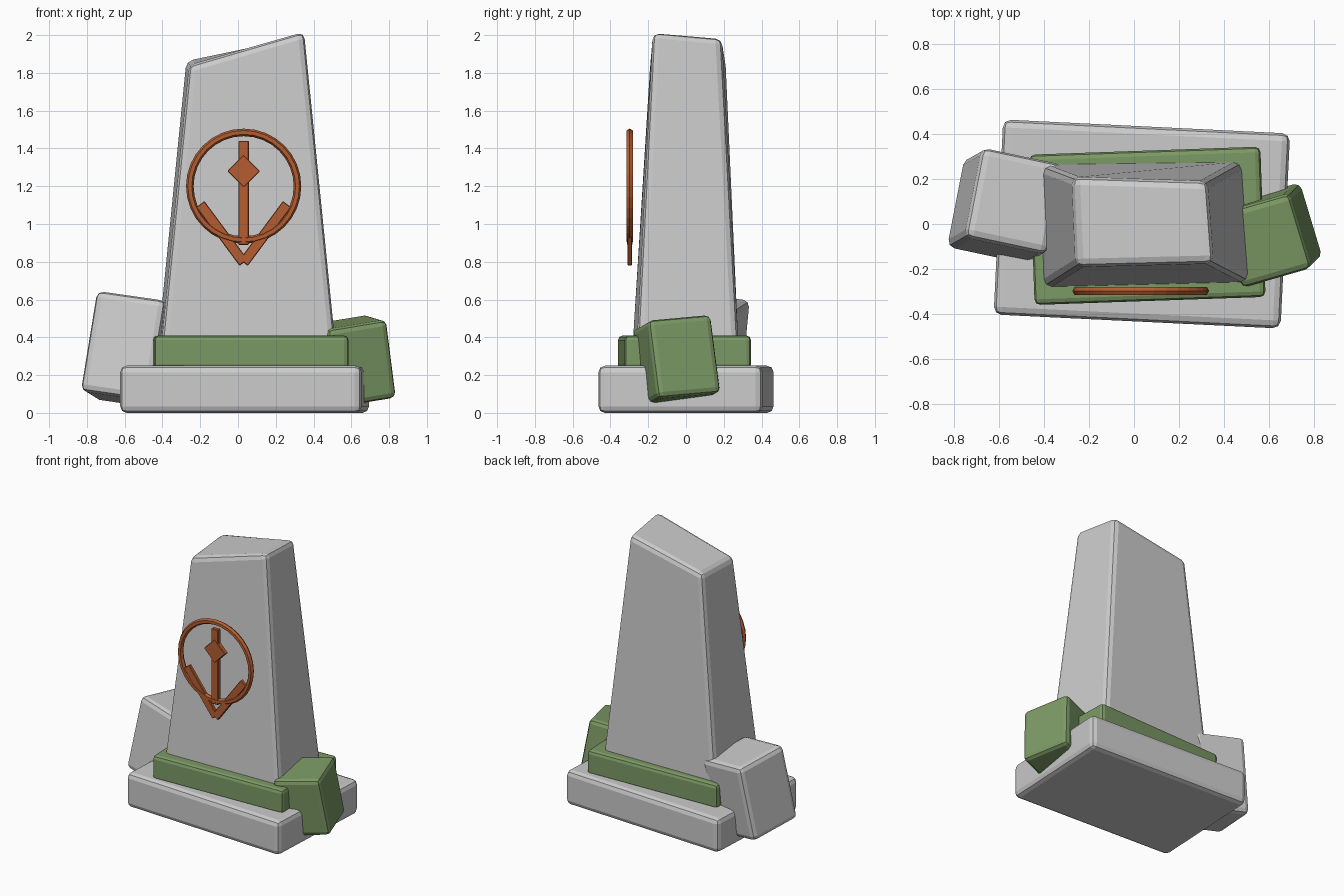
import bpy, bmesh
from math import radians, pi, atan2, hypot
from mathutils import Vector

if "Cube" in bpy.data.objects:
    bpy.data.objects.remove(bpy.data.objects["Cube"])


def material(name, rgb):
    m = bpy.data.materials.new(name)
    m.diffuse_color = (*rgb, 1)
    m.use_nodes = True
    m.node_tree.nodes["Principled BSDF"].inputs["Base Color"].default_value = m.diffuse_color
    return m


moss = material("moss_green", (0.20, 0.32, 0.13))
copper = material("copper", (0.46, 0.11, 0.03))


def block(name, centre, size, rot=(0, 0, 0), bevel=0.0, segments=2, mat=None, corners=None):
    """Bevelled box; corners optionally replaces the 8 positions (bottom 4, top 4)."""
    bm = bmesh.new()
    if corners is None:
        corners = [(sx * size[0] / 2, sy * size[1] / 2, sz * size[2] / 2)
                   for sz in (-1, 1) for sx, sy in ((-1, -1), (1, -1), (1, 1), (-1, 1))]
    v = [bm.verts.new(c) for c in corners]
    bm.faces.new(v[3::-1])
    bm.faces.new(v[4:])
    for i in range(4):
        j = (i + 1) % 4
        bm.faces.new((v[i], v[j], v[j + 4], v[i + 4]))
    if bevel:
        bmesh.ops.bevel(bm, geom=bm.edges[:], offset=bevel, segments=segments,
                        profile=0.5, affect='EDGES', clamp_overlap=True)
    bmesh.ops.recalc_face_normals(bm, faces=bm.faces[:])
    mesh = bpy.data.meshes.new(name)
    bm.to_mesh(mesh)
    bm.free()
    ob = bpy.data.objects.new(name, mesh)
    ob.location = centre
    ob.rotation_euler = [radians(a) for a in rot]
    bpy.context.collection.objects.link(ob)
    if mat:
        mesh.materials.append(mat)
    return ob


# Stacked plinth slabs
block("base_slab", (0.035, 0, 0.125), (1.28, 0.87, 0.25), (0, 0, -2.8), 0.035)
block("mossy_step", (0.06, -0.008, 0.32), (1.03, 0.67, 0.18), (0, 0, 2), 0.025, mat=moss)

# Tapered standing stone with a slanted, slightly twisted top
block("standing_stone", (0, 0, 0), None, bevel=0.035, corners=[
    (-0.405, -0.283, 0.36), (0.518, -0.26, 0.36), (0.482, 0.278, 0.36), (-0.425, 0.266, 0.36),
    (-0.258, -0.19, 1.84), (0.352, -0.175, 2.02), (0.325, 0.19, 1.985), (-0.275, 0.21, 1.865)])

# Leaning side stones
block("left_stone", (-0.572, 0.08, 0.333), (0.38, 0.41, 0.54), (-7, 8, -12), 0.035)
block("right_stone", (0.61, -0.05, 0.275), (0.33, 0.35, 0.42), (5, -9, 16), 0.03, mat=moss)

# Copper ornament floating before the front face
CX, CY = 0.03, -0.298
bpy.ops.mesh.primitive_torus_add(major_segments=32, minor_segments=6, major_radius=0.285,
                                 minor_radius=0.02, location=(CX, CY, 1.2),
                                 rotation=(pi / 2, 0, 0))
ring = bpy.context.object
ring.name = "ornament_ring"
ring.data.materials.append(copper)

block("ornament_stem", (CX, CY, 1.165), (0.055, 0.03, 0.55), bevel=0.004, segments=1, mat=copper)
block("ornament_diamond", (CX, CY, 1.28), (0.123, 0.034, 0.123), (0, 45, 0), 0.004, 1, copper)

# Mirrored arms meeting in a point below the ring
for side, label in ((-1, "left"), (1, "right")):
    a, b = Vector((CX + side * 0.23, CY, 1.105)), Vector((CX, CY, 0.795))
    d = b - a
    block("ornament_arm_" + label, (a + b) / 2, (0.055, 0.026, d.length),
          (0, atan2(d.x, d.z) * 180 / pi, 0), 0.004, 1, copper)
